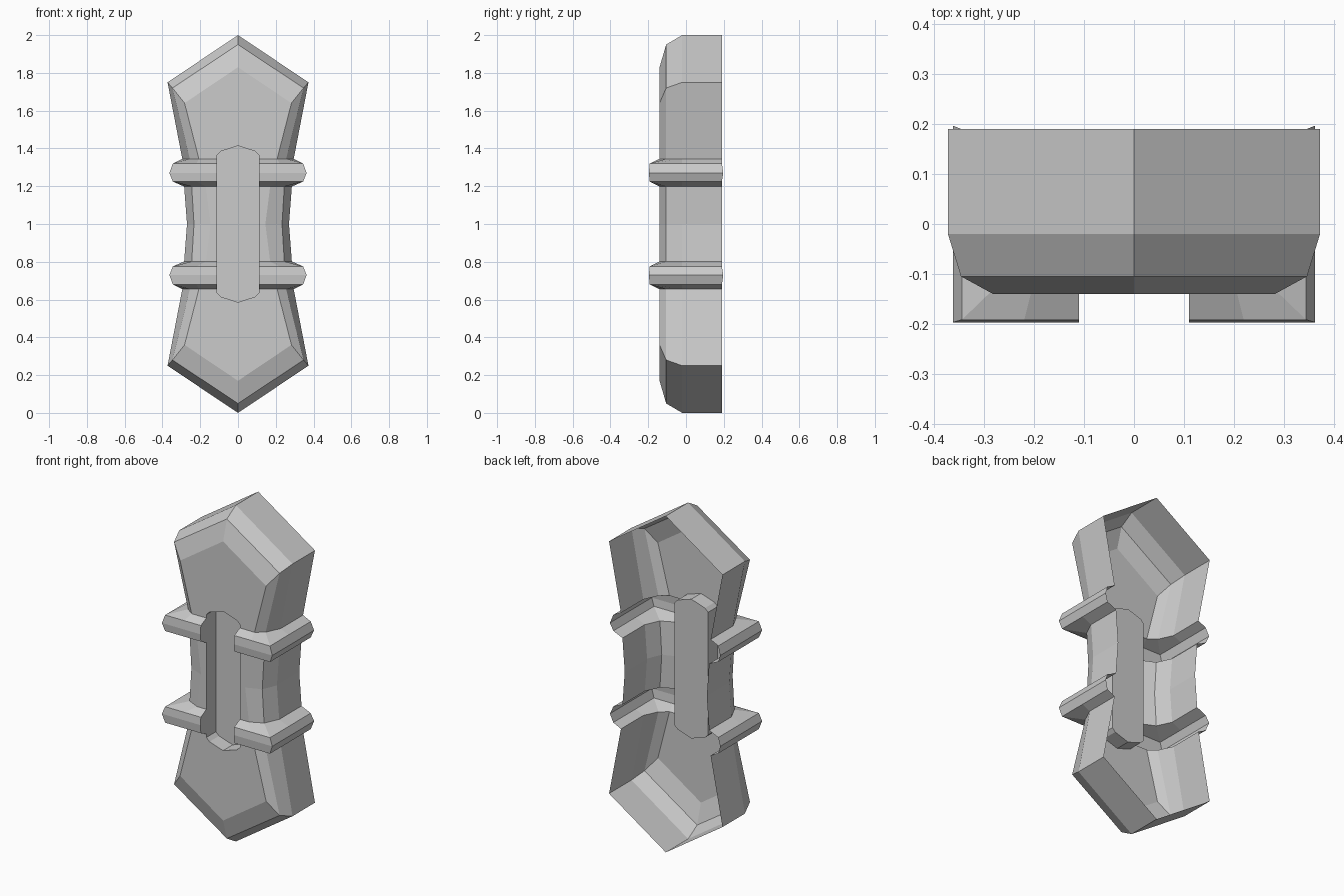
import bpy, bmesh

if "Cube" in bpy.data.objects:
    bpy.data.objects.remove(bpy.data.objects["Cube"])

FRONT, BACK, FLOOR = -0.14, 0.19, -0.05
SLOT = 0.11  # half width of the central recess


def make_quarter(name, faces):
    """Upper right quarter (heights measured from mid height), mirrored in x and z."""
    bm = bmesh.new()
    for f in faces:
        bm.faces.new([bm.verts.new(p) for p in f])
    bmesh.ops.remove_doubles(bm, verts=bm.verts[:], dist=1e-4)
    me = bpy.data.meshes.new(name)
    bm.to_mesh(me)
    bm.free()
    ob = bpy.data.objects.new(name, me)
    bpy.context.collection.objects.link(ob)
    ob.location.z = 1
    mod = ob.modifiers.new("mirror", 'MIRROR')
    mod.use_axis = (True, False, True)
    return ob


def bridge(rows):
    """Quads between successive back-to-front rows, going upward."""
    return [(a[i + 1], a[i], b[i], b[i + 1])
            for a, b in zip(rows, rows[1:]) for i in range(len(a) - 1)]


def body(z, side, bevel, face):
    return [(side, BACK, z), (side, -0.02, z), (bevel, -0.105, z),
            (face, FRONT, z), (SLOT, FRONT, z)]


def band(z, side, front, back):
    return [(side, back, z), (side, -0.02, z), (side, front, z),
            (0.22, front, z), (SLOT, front, z)]


# Waist, raised hollow band, and the foot of the flared head
rows = [
    body(0.0, 0.27, 0.233, 0.145),
    body(0.198, 0.285, 0.245, 0.17),
    band(0.225, 0.345, -0.192, BACK),
    band(0.27, 0.363, -0.197, 0.197),
    band(0.32, 0.345, -0.192, BACK),
    body(0.345, 0.295, 0.255, 0.207),
]

# Flared head with two bevels, ending in a point
head = [
    rows[-1][:4],
    [(0.373, BACK, 0.75), (0.373, -0.02, 0.75), (0.347, -0.105, 0.72), (0.283, FRONT, 0.64)],
    [(0, BACK, 1), (0, -0.02, 1), (0, -0.105, 0.95), (0, FRONT, 0.83)],
]

# Rim of the recess, from mid height up to its pointed end
tip = [(SLOT, FRONT, 0.365), (0.09, FRONT, 0.385), (0, FRONT, 0.414)]
rim = [r[-1] for r in rows] + tip

head_front = [rim[5], head[0][3], head[1][3], head[2][3]] + tip[::-1]
make_quarter("shell", bridge(rows) + bridge(head) + [head_front])

# Recessed slot: walls and floor
base = [(x, FLOOR, z) for x, y, z in rim]
walls = [(base[i], rim[i], rim[i + 1], base[i + 1]) for i in range(len(rim) - 1)]
floor = [(0, FLOOR, 0)] + base
make_quarter("recessed_slot", walls + [floor])
